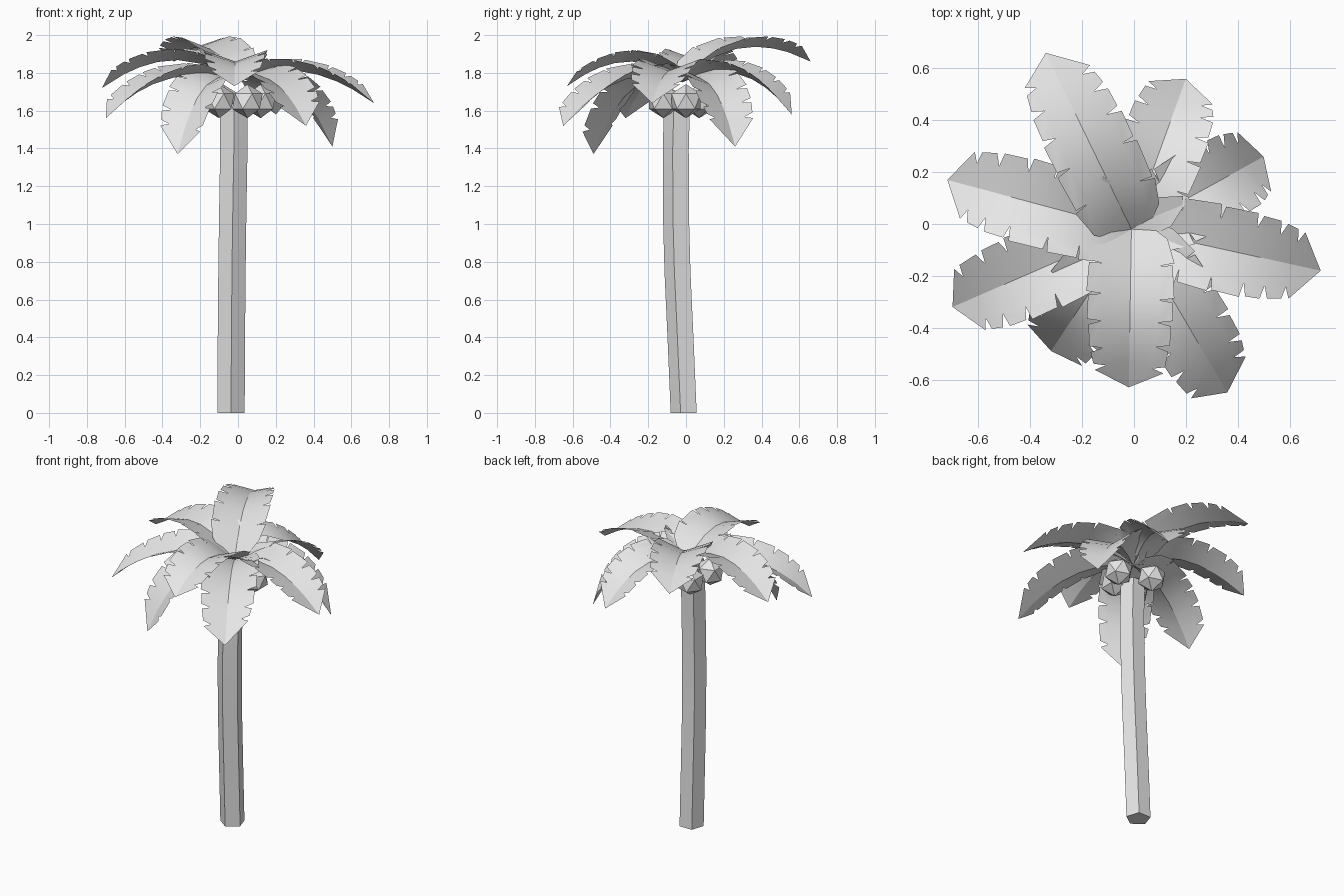
import bpy, bmesh, math, random
from mathutils import Vector

cube = bpy.data.objects.get("Cube")
if cube:
    bpy.data.objects.remove(cube, do_unlink=True)
random.seed(4)

grey = bpy.data.materials.new("light_grey")
grey.use_nodes = True
grey.diffuse_color = (0.8, 0.8, 0.8, 1)
grey.node_tree.nodes["Principled BSDF"].inputs["Base Color"].default_value = (0.8, 0.8, 0.8, 1)


def finish(bm, name, smooth=False):
    """Turn a bmesh into a named object with the shared material."""
    mesh = bpy.data.meshes.new(name)
    bm.to_mesh(mesh)
    bm.free()
    mesh.materials.append(grey)
    obj = bpy.data.objects.new(name, mesh)
    bpy.context.collection.objects.link(obj)
    if smooth:
        bpy.ops.object.select_all(action='DESELECT')
        obj.select_set(True)
        bpy.context.view_layer.objects.active = obj
        bpy.ops.object.shade_smooth_by_angle(angle=math.radians(30))
    return obj


# Trunk: a five-sided tube that leans gently
def build_trunk():
    centres = [(-0.037, -0.005, 0), (-0.035, -0.022, 0.4), (-0.032, -0.038, 0.75),
               (-0.028, -0.046, 1.05), (-0.022, -0.047, 1.4), (-0.022, -0.04, 1.64)]
    bm = bmesh.new()
    rings = []
    for c in centres:
        ring = []
        for k in range(5):
            a = math.radians(72 * k - 90)
            ring.append(bm.verts.new(Vector(c) + 0.076 * Vector((math.cos(a), math.sin(a), 0))))
        rings.append(ring)
    for low, high in zip(rings, rings[1:]):
        for k in range(5):
            j = (k + 1) % 5
            bm.faces.new((low[k], low[j], high[j], high[k]))
    bm.faces.new(rings[0][::-1])
    bm.faces.new(rings[-1])
    finish(bm, "trunk", smooth=True)


# Frond: V-folded leaf along a drooping arc, with notched sides and a pointed tip
BASE = Vector((-0.01, -0.02, 1.75))
STATIONS = [0, 0.12, 0.28, 0.46, 0.61, 0.74, 0.85]
HALF_WIDTHS = [0.065, 0.14, 0.168, 0.17, 0.166, 0.156, 0.138]
NOTCHES = [0, 0, 0.006, 0.011, 0.015, 0.018, 0.018]   # half opening of each notch


def build_frond(name, tip, arch, reach):
    tip = Vector(tip)
    ctrl = BASE.lerp(tip, reach)
    ctrl.z = arch
    out = Vector((tip.x - BASE.x, tip.y - BASE.y, 0)).normalized()
    side = Vector((-out.y, out.x, 0))

    def rib(t):
        return BASE * (1 - t) ** 2 + ctrl * 2 * t * (1 - t) + tip * t * t

    def point(t, w):
        tangent = ((ctrl - BASE) * (1 - t) + (tip - ctrl) * t).normalized()
        up = tangent.cross(side)
        if up.z < 0:
            up = -up
        return rib(t) + side * w + up * abs(w) * (0.45 - 0.2 * t)

    bm = bmesh.new()
    mids = [bm.verts.new(rib(t)) for t in STATIONS]
    end = bm.verts.new(tip)
    for sign in (1, -1):
        def add(*verts):
            bm.faces.new(verts[::-1] if sign > 0 else verts)
        shift = [0, 0] + [random.uniform(-0.025, 0.025) for _ in STATIONS[2:]]
        ts = [t + s for t, s in zip(STATIONS, shift)]
        inner = [bm.verts.new(point(t, sign * w * 0.66)) for t, w in zip(ts, HALF_WIDTHS)]
        before, after = [], []
        for t, w, gap in zip(ts, HALF_WIDTHS, NOTCHES):
            first = bm.verts.new(point(max(t - gap, 0), sign * w))
            second = first if gap == 0 else bm.verts.new(point(t + gap, sign * w * 0.96))
            before.append(first)
            after.append(second)
        for i in range(len(ts) - 1):
            add(mids[i], inner[i], inner[i + 1], mids[i + 1])
            add(inner[i], after[i], before[i + 1], inner[i + 1])
        add(mids[-1], inner[-1], end)
        add(inner[-1], after[-1], end)
    finish(bm, name, smooth=True)


# Coconut: a plain twenty-sided ball
def build_coconut(name, centre):
    bm = bmesh.new()
    bmesh.ops.create_icosphere(bm, subdivisions=1, radius=0.09)
    bmesh.ops.translate(bm, verts=bm.verts, vec=centre)
    finish(bm, name)


build_trunk()

# Tip position, arch height and arch reach of each frond, counter-clockwise from the left
fronds = [((0.50, 0.26, 1.41), 1.88, 0.6), ((0.20, 0.56, 1.58), 1.92, 0.55),
          ((-0.34, 0.66, 1.86), 2.06, 0.42), ((-0.72, 0.17, 1.72), 2.0, 0.45),
          ((-0.70, -0.32, 1.56), 1.88, 0.55), ((-0.32, -0.49, 1.37), 1.88, 0.6),
          ((-0.02, -0.63, 1.73), 1.98, 0.45), ((0.36, -0.65, 1.52), 1.88, 0.53),
          ((0.72, -0.18, 1.64), 1.92, 0.47)]
for n, (tip, arch, reach) in enumerate(fronds, 1):
    build_frond(f"frond_{n}", tip, arch, reach)

coconuts = [(0.05, -0.12, 1.65), (0.12, 0.0, 1.65), (-0.08, 0.07, 1.65), (-0.1, -0.11, 1.65)]
for n, centre in enumerate(coconuts, 1):
    build_coconut(f"coconut_{n}", centre)
